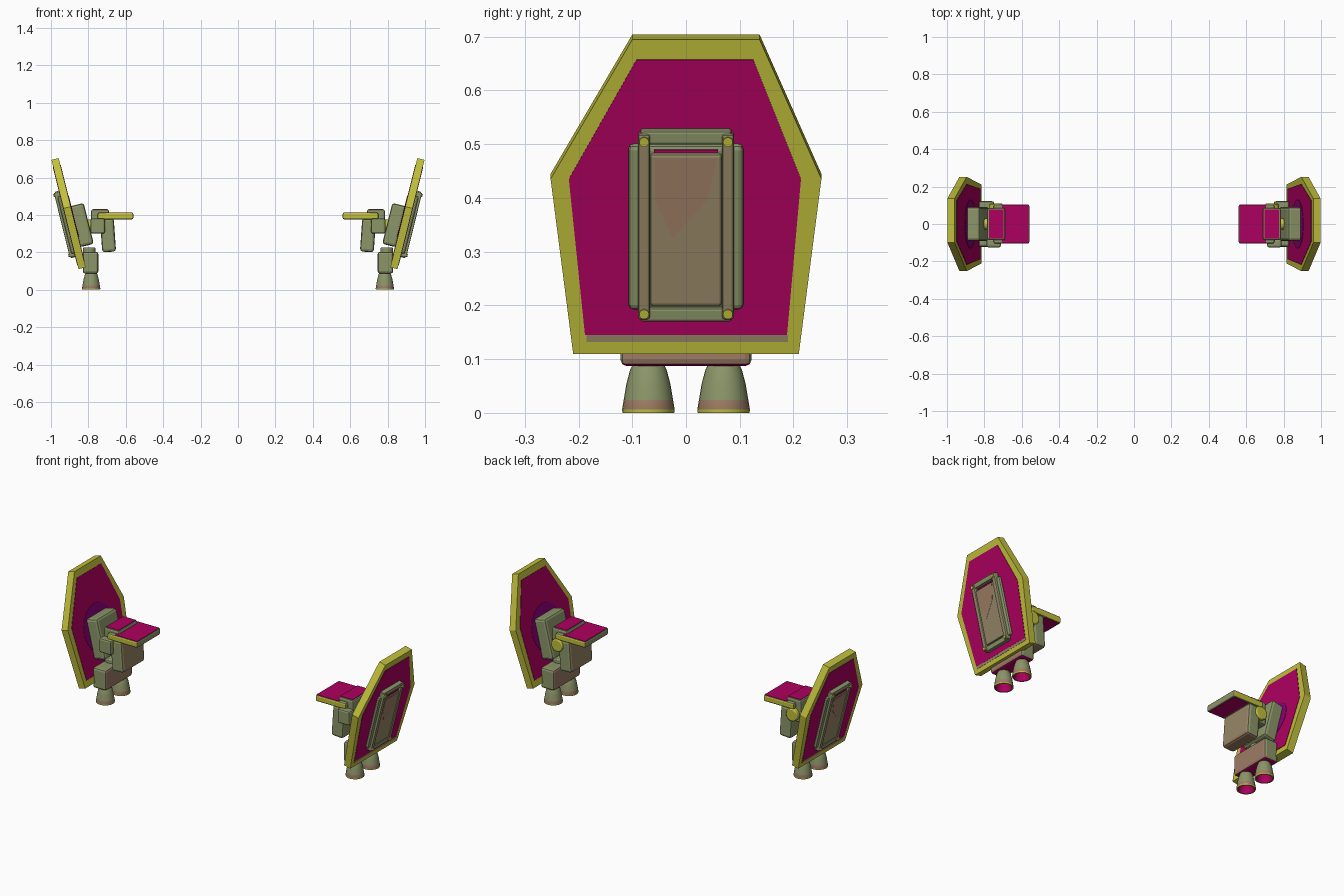
import bpy, bmesh, math
from mathutils import Matrix, Vector

cube = bpy.data.objects.get("Cube")
if cube:
    bpy.data.objects.remove(cube, do_unlink=True)


def material(name, rgb):
    m = bpy.data.materials.new(name)
    m.use_nodes = True
    m.diffuse_color = (*rgb, 1)
    m.node_tree.nodes["Principled BSDF"].inputs["Base Color"].default_value = (*rgb, 1)
    return m


GREEN = material("grey green", (0.26, 0.30, 0.14))
YELLOW = material("olive yellow", (0.53, 0.52, 0.045))
MAGENTA = material("magenta", (0.42, 0.0, 0.115))
TAN = material("tan", (0.34, 0.205, 0.13))
OLIVE = material("olive brown", (0.31, 0.24, 0.135))
PURPLE = material("dark purple", (0.25, 0.0, 0.18))

# Leaning frame shared by the shield, its hatch and its backing block
LEAN = Matrix.Translation((0.906, 0, 0.408)) @ Matrix.Rotation(math.radians(13.9), 4, "Y")
UPRIGHT = Matrix.Identity(4)
IN, OUT, FRONT, BACK, UP, DOWN = (-1, 0, 0), (1, 0, 0), (0, -1, 0), (0, 1, 0), (0, 0, 1), (0, 0, -1)


def finish(name, bm, mats, frame=UPRIGHT, bevel=0, smooth=False):
    """Turn a bmesh into an object that is mirrored to the other side."""
    bm.transform(frame)
    bmesh.ops.recalc_face_normals(bm, faces=bm.faces)
    mesh = bpy.data.meshes.new(name)
    bm.to_mesh(mesh)
    bm.free()
    ob = bpy.data.objects.new(name, mesh)
    bpy.context.collection.objects.link(ob)
    for m in mats:
        mesh.materials.append(m)
    if bevel:
        mod = ob.modifiers.new("rounded edges", "BEVEL")
        mod.width, mod.segments = bevel, 2
    if smooth:
        bpy.context.view_layer.objects.active = ob
        ob.select_set(True)
        bpy.ops.object.shade_smooth_by_angle(angle=math.radians(40))
        ob.select_set(False)
    mirror = ob.modifiers.new("other side", "MIRROR")
    mirror.use_mirror_merge = False


def box(name, x, y, z, mats, frame=UPRIGHT, bevel=0.01, paint=()):
    """Box from (min, max) ranges; paint lists (direction, material index) pairs."""
    bm = bmesh.new()
    bmesh.ops.create_cube(bm, size=1)
    for v in bm.verts:
        v.co = [(r[0] + r[1]) / 2 + c * (r[1] - r[0]) for r, c in zip((x, y, z), v.co)]
    bm.normal_update()
    for direction, index in paint:
        for f in bm.faces:
            if f.normal.dot(Vector(direction)) > 0.9:
                f.material_index = index
    finish(name, bm, mats, frame, bevel)


def slab(name, outline, x, mats):
    """Flat plate in the leaning frame with a (y, z) outline, spanning the x range."""
    bm = bmesh.new()
    face = bm.faces.new([bm.verts.new((x[0], y, z)) for y, z in outline])
    new = bmesh.ops.extrude_face_region(bm, geom=[face])["geom"]
    bmesh.ops.translate(bm, vec=(x[1] - x[0], 0, 0),
                        verts=[g for g in new if isinstance(g, bmesh.types.BMVert)])
    finish(name, bm, mats, LEAN)


def rod(name, centre, radius, depth, axis, mats, frame=UPRIGHT, bevel=0.0):
    """Round bar along the given axis."""
    bm = bmesh.new()
    turn = Vector(UP).rotation_difference(Vector(axis)).to_matrix().to_4x4()
    bmesh.ops.create_cone(bm, cap_ends=True, segments=20, radius1=radius, radius2=radius,
                          depth=depth, matrix=Matrix.Translation(centre) @ turn)
    finish(name, bm, mats, frame, bevel, True)


def lathe(name, profile, centre, mats, painted_from):
    """Spin a (radius, z) profile; segments from painted_from on get the next colour."""
    bm = bmesh.new()
    n = 24
    rings = [[bm.verts.new((centre[0] + r * math.cos(i * math.tau / n),
                            centre[1] + r * math.sin(i * math.tau / n), z))
              for i in range(n)] for r, z in profile]
    for k in range(len(rings) - 1):
        for i in range(n):
            j = (i + 1) % n
            f = bm.faces.new((rings[k][i], rings[k][j], rings[k + 1][j], rings[k + 1][i]))
            f.material_index = sum(k >= p for p in painted_from)
    bm.faces.new(rings[0])
    bm.faces.new(rings[-1]).material_index = len(painted_from)
    finish(name, bm, mats, smooth=True)


# Shield: yellow rim plate with a magenta panel on both faces
rim = [(-0.10, 0.30), (0.137, 0.30), (0.252, 0.033), (0.21, -0.302), (-0.21, -0.302), (-0.252, 0.033)]
panel = [(-0.092, 0.262), (0.125, 0.262), (0.214, 0.033), (0.188, -0.266), (-0.188, -0.266), (-0.218, 0.033)]
slab("shield", rim, (-0.02, 0.02), [YELLOW])
slab("shield_outer_panel", panel, (0.019, 0.022), [MAGENTA])
slab("shield_inner_panel", panel, (-0.022, -0.019), [MAGENTA])
box("shield_lower_seam", (0.019, 0.0215), (-0.185, 0.19), (-0.279, -0.266), [OLIVE], LEAN, 0)
rod("shield_inner_patch", (-0.0225, 0, -0.04), 0.13, 0.003, OUT, [PURPLE], LEAN)

# Hatch on the outside of the shield
box("hatch_base", (0.015, 0.037), (-0.107, 0.107), (-0.215, 0.102), [GREEN], LEAN)
box("hatch_panel", (0.03, 0.046), (-0.067, 0.067), (-0.205, 0.087), [GREEN, OLIVE], LEAN, 0.006, [(OUT, 1)])
slab("hatch_panel_patch", [(-0.058, 0.079), (0.058, 0.079), (0.04, 0.0), (-0.025, -0.075), (-0.058, 0.0)],
     (0.045, 0.047), [TAN])
box("hatch_panel_seam", (0.03, 0.041), (-0.06, 0.06), (0.088, 0.094), [MAGENTA], LEAN, 0)
for label, y in (("front", -0.078), ("back", 0.078)):
    box(f"hatch_{label}_rail", (0.02, 0.05), (y - 0.011, y + 0.011), (-0.23, 0.125),
        [GREEN, OLIVE], LEAN, 0.005, [(OUT, 1)])
    for end, z in (("lower", -0.218), ("upper", 0.112)):
        rod(f"hatch_{end}_{label}_bolt", (0.045, y, z), 0.009, 0.02, OUT, [YELLOW], LEAN)
for end, z in (("lower", -0.222), ("upper", 0.117)):
    box(f"hatch_{end}_rail", (0.015, 0.045), (-0.085, 0.085), (z - 0.013, z + 0.013), [GREEN], LEAN, 0.005)

# Block that carries the shield
box("shield_block", (-0.092, -0.015), (-0.09, 0.09), (-0.19, 0.035), [GREEN], LEAN, 0.014)

# Shoulder joint between the shield block and the body
box("joint_block", (0.69, 0.785), (-0.085, 0.085), (0.30, 0.43), [GREEN], bevel=0.01)
box("joint_top_patch", (0.697, 0.776), (-0.078, 0.078), (0.427, 0.432), [MAGENTA], bevel=0.001)
box("joint_front_cover", (0.712, 0.788), (-0.125, -0.08), (0.30, 0.382), [GREEN])
rod("joint_axle", (0.738, 0.004, 0.345), 0.036, 0.21, BACK, [YELLOW], bevel=0.006)
rod("joint_link", (0.78, 0, 0.345), 0.03, 0.10, OUT, [YELLOW])

# Body box hanging below the table plate, leaning slightly
tilt = Matrix.Translation((0.695, 0, 0.29)) @ Matrix.Rotation(math.radians(4), 4, "Y")
box("body", (-0.037, 0.037), (-0.10, 0.10), (-0.088, 0.09), [GREEN, OLIVE, TAN], tilt, 0.014,
    [(IN, 1), (DOWN, 2)])
box("table_plate", (0.56, 0.75), (-0.105, 0.105), (0.376, 0.412), [GREEN, YELLOW], bevel=0.008,
    paint=[(FRONT, 1), (BACK, 1)])
box("table_top", (0.564, 0.705), (-0.101, 0.101), (0.409, 0.4135), [MAGENTA], bevel=0.001)
box("table_underside", (0.566, 0.66), (-0.098, 0.098), (0.3745, 0.379), [MAGENTA], bevel=0.001)

# Hip with two bell nozzles as feet
box("hip", (0.747, 0.83), (-0.122, 0.122), (0.087, 0.203), [GREEN, TAN, MAGENTA], bevel=0.012,
    paint=[(IN, 1), (OUT, 1), (DOWN, 2)])
rod("hip_post", (0.795, 0, 0.21), 0.034, 0.03, UP, [GREEN], bevel=0.005)
bell = [(0.028, 0.092), (0.034, 0.08), (0.041, 0.054), (0.046, 0.024), (0.049, 0.006), (0.048, 0.0),
        (0.042, 0.0), (0.036, 0.03), (0.022, 0.055)]
for label, y in (("front", -0.07), ("back", 0.07)):
    lathe(f"{label}_nozzle", bell, (0.785, y), [GREEN, TAN, YELLOW, MAGENTA], (3, 4, 6))
